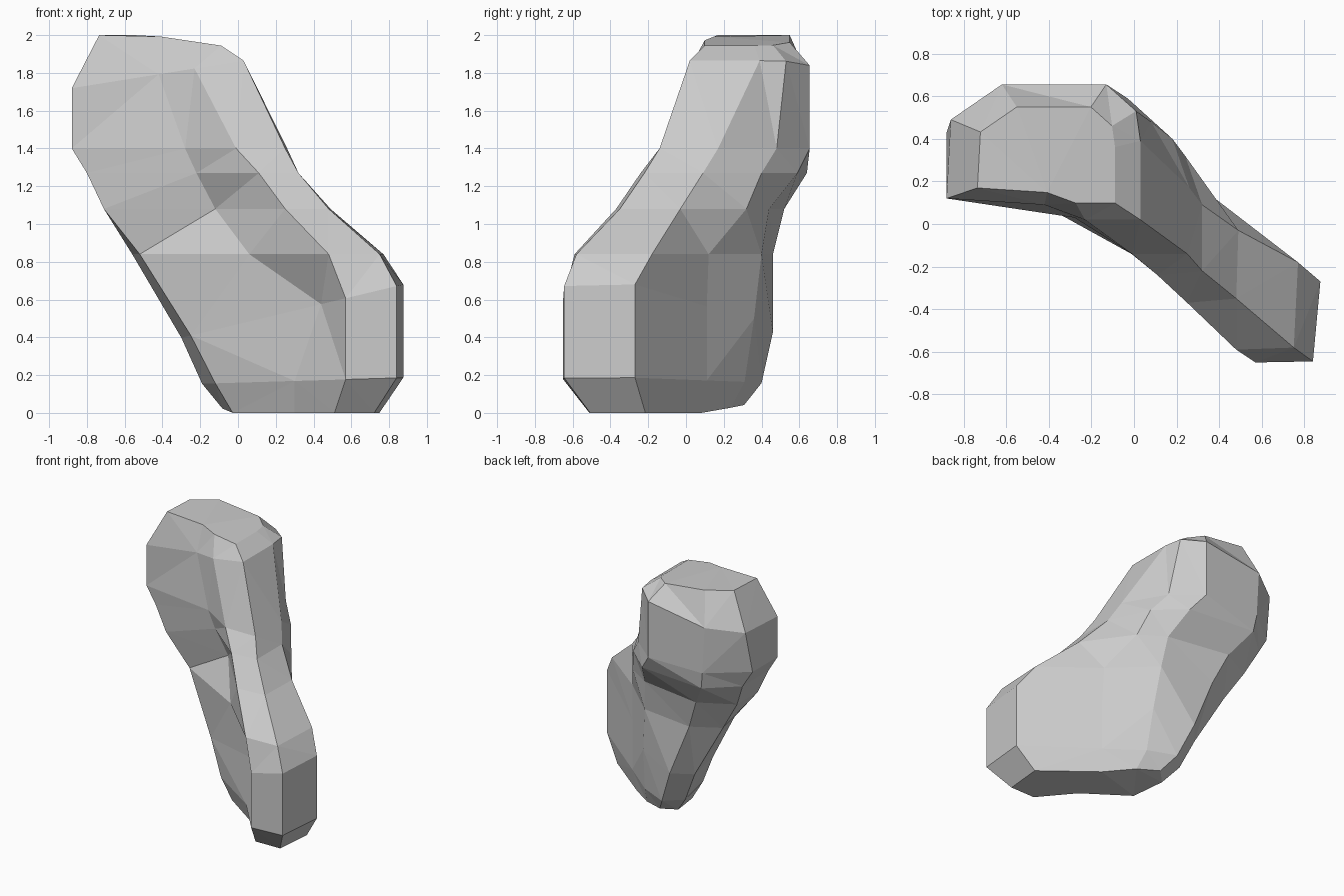
import bpy, bmesh
from mathutils import Vector

if "Cube" in bpy.data.objects:
    bpy.data.objects.remove(bpy.data.objects["Cube"])

# Height, tilt along x, and horizontal outline of each slice of the boulder:
# left front, hollow, ridge, right front, right back, three back points, left back
SLICES = [
    (0.16, .03, [(-.12, -.04), (.30, -.33), (.57, -.65), (.84, -.645), (.875, -.27), (.39, .11), (.14, .31), (-.07, .40), (-.19, .28)]),
    (0.47, .24, [(-.25, .02), (.44, -.40), (.57, -.65), (.84, -.645), (.875, -.27), (.39, .11), (.12, .36), (-.18, .46), (-.30, .32)]),
    (0.84, 0, [(-.52, .14), (.06, -.18), (.48, -.59), (.75, -.58), (.77, -.18), (.38, .12), (.08, .40), (-.35, .46), (-.56, .34)]),
    (1.08, 0, [(-.71, .12), (-.12, .05), (.25, -.37), (.48, -.35), (.49, -.03), (.24, .32), (.05, .44), (-.45, .52), (-.71, .38)]),
    (1.27, 0, [(-.80, .12), (-.22, .03), (.11, -.24), (.32, -.22), (.32, .09), (.18, .40), (-.03, .59), (-.58, .64), (-.80, .44)]),
    (1.40, 0, [(-.88, .12), (-.28, .03), (-.01, -.14), (.25, -.14), (.26, .17), (.08, .48), (-.13, .655), (-.60, .655), (-.88, .43)]),
    (1.86, .16, [(-.88, .12), (-.42, .09), (-.23, .02), (.03, .02), (.03, .39), (.01, .53), (-.13, .655), (-.62, .655), (-.86, .49)]),
]


def shrunk(outline, centre, factor):
    c = Vector(centre)
    return [c + (Vector(p) - c) * factor for p in outline]


bm = bmesh.new()
rings = [[bm.verts.new((x, y, z + tilt * x)) for x, y in outline]
         for z, tilt, outline in SLICES]

# Chamfered foot lifting slightly at the back, and crown that dips to the right
foot = shrunk(SLICES[0][2], (.30, -.02), .78)
rings.insert(0, [bm.verts.new((x, y, .2 * max(0, y - .1))) for x, y in foot])
crown = shrunk(SLICES[-1][2], (-.38, .29), .71)
rings.append([bm.verts.new((x, y, 2 - .15 * max(0, x + .46))) for x, y in crown])

# Sides between neighbouring slices, then the two end faces
for low, high in zip(rings, rings[1:]):
    n = len(low)
    for i in range(n):
        j = (i + 1) % n
        bm.faces.new((low[i], low[j], high[j], high[i]))
bm.faces.new(rings[0][::-1])
bm.faces.new(rings[-1])

# Flat triangular facets
bmesh.ops.triangulate(bm, faces=bm.faces[:])
bmesh.ops.recalc_face_normals(bm, faces=bm.faces[:])
mesh = bpy.data.meshes.new("boulder")
bm.to_mesh(mesh)
bm.free()
bpy.context.collection.objects.link(bpy.data.objects.new("boulder", mesh))
